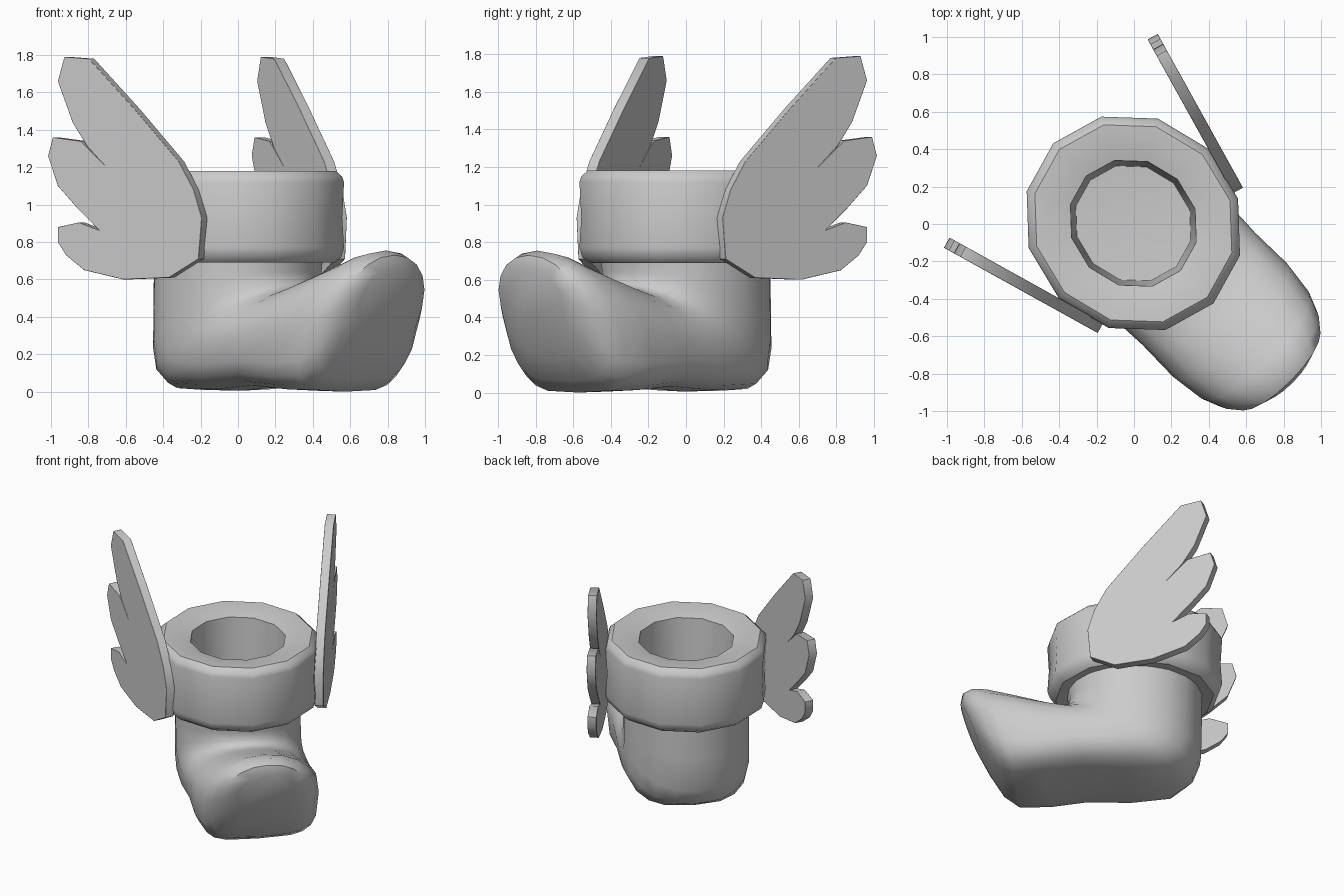
import bpy, bmesh, math
from mathutils import Vector

cube = bpy.data.objects.get("Cube")
if cube:
    bpy.data.objects.remove(cube, do_unlink=True)

grey = bpy.data.materials.new("plain_grey")
grey.use_nodes = True
COLOUR = (0.6, 0.6, 0.6, 1)
grey.diffuse_color = COLOUR
grey.node_tree.nodes["Principled BSDF"].inputs["Base Color"].default_value = COLOUR


def finish(name, bm, angle):
    """Turn a bmesh into a smooth object; the toe (+x) is swung 45 degrees."""
    bmesh.ops.recalc_face_normals(bm, faces=bm.faces)
    mesh = bpy.data.meshes.new(name)
    bm.to_mesh(mesh)
    bm.free()
    mesh.materials.append(grey)
    obj = bpy.data.objects.new(name, mesh)
    bpy.context.collection.objects.link(obj)
    obj.rotation_euler.z = -math.pi / 4
    bpy.ops.object.select_all(action="DESELECT")
    obj.select_set(True)
    bpy.context.view_layer.objects.active = obj
    bpy.ops.object.shade_smooth_by_angle(angle=math.radians(angle))
    return obj


def skin(bm, rings):
    """Join rings of equal size with quads."""
    for a, b in zip(rings, rings[1:]):
        n = len(a)
        for i in range(n):
            j = (i + 1) % n
            bm.faces.new((a[i], a[j], b[j], b[i]))


# Boot: sections fan around the instep:
# top (x, z), bottom (x, z), half width, squareness of the lower half
SECTIONS = [
    ((.47, .74), (-.47, .74), .435, 2),
    ((.45, .64), (-.47, .45), .435, 2),
    ((.46, .59), (-.465, .20), .435, 2.1),
    ((.48, .57), (-.41, .08), .435, 2.4),
    ((.50, .56), (-.28, .01), .435, 2.9),
    ((.54, .56), (.02, .005), .435, 3.4),
    ((.65, .60), (.33, .025), .425, 3.6),
    ((.85, .67), (.60, .005), .43, 4),
    ((1.02, .735), (.81, 0), .405, 4),
    ((1.12, .755), (.91, .06), .365, 3.5),
    ((1.185, .73), (.99, .18), .305, 2.7),
    ((1.20, .67), (1.06, .30), .20, 2.3),
]
SIDES = 20
bm = bmesh.new()
rings = []
for top, bottom, width, square in SECTIONS:
    top, bottom = Vector(top), Vector(bottom)
    mid, half = (top + bottom) / 2, (top - bottom) / 2
    ring = []
    for i in range(SIDES):
        c, s = math.cos(math.tau * i / SIDES), math.sin(math.tau * i / SIDES)
        power = 2 / (square if c < -.01 else 2.1)
        p = mid + half * math.copysign(abs(c) ** power, c)
        ring.append(bm.verts.new((p.x, width * math.copysign(abs(s) ** power, s), p.y)))
    rings.append(ring)
skin(bm, rings)
bm.faces.new(rings[-1])
finish("boot", bm, 50)

# Cuff: twelve-sided band, slightly longer than wide, with a deep hollow, as (radius, z)
CUFF = [(.43, .70), (.53, .69), (.57, .72), (.585, .77), (.575, .93), (.585, 1.12),
        (.575, 1.15), (.54, 1.18), (.45, 1.175), (.345, 1.15), (.315, .55), (.16, .54)]
LENGTH, WIDTH = 1.035, .965
bm = bmesh.new()
rings = []
for radius, z in CUFF:
    angles = [math.tau * i / 12 for i in range(12)]
    rings.append([bm.verts.new((radius * LENGTH * math.cos(a) - .005,
                                radius * WIDTH * math.sin(a), z)) for a in angles])
skin(bm, rings)
bm.faces.new(rings[-1])
finish("cuff", bm, 42)

# Wings: three-feather outline as (distance behind the root, z)
OUTLINE = [(0, .71), (-.02, .93), (.03, 1.08), (.12, 1.23), (.39, 1.51), (.67, 1.78), (.82, 1.79),
           (.86, 1.66), (.77, 1.44), (.68, 1.31), (.54, 1.18), (.72, 1.34), (.89, 1.36), (.92, 1.26),
           (.86, 1.10), (.74, .98), (.61, .865), (.73, .905), (.86, .88), (.86, .80), (.81, .73),
           (.70, .65), (.46, .60), (.18, .61)]
SWEEP = math.radians(16)
for name, side in (("left_wing", 1), ("right_wing", -1)):
    back = Vector((-math.cos(SWEEP), side * math.sin(SWEEP), 0))
    out = Vector((math.sin(SWEEP), side * math.cos(SWEEP), 0))
    root = Vector((.247, side * .525, 0))
    bm = bmesh.new()
    layers = [[bm.verts.new(root + back * t + out * d + Vector((0, 0, z))) for t, z in OUTLINE]
              for d in (-.031, .031)]
    skin(bm, layers)
    for layer in layers:
        bm.faces.new(layer)
    wing = finish(name, bm, 50)
    bevel = wing.modifiers.new("soft_rim", "BEVEL")
    bevel.width = .02
    bevel.segments = 2
    bevel.limit_method = "ANGLE"
    bevel.angle_limit = math.radians(60)
